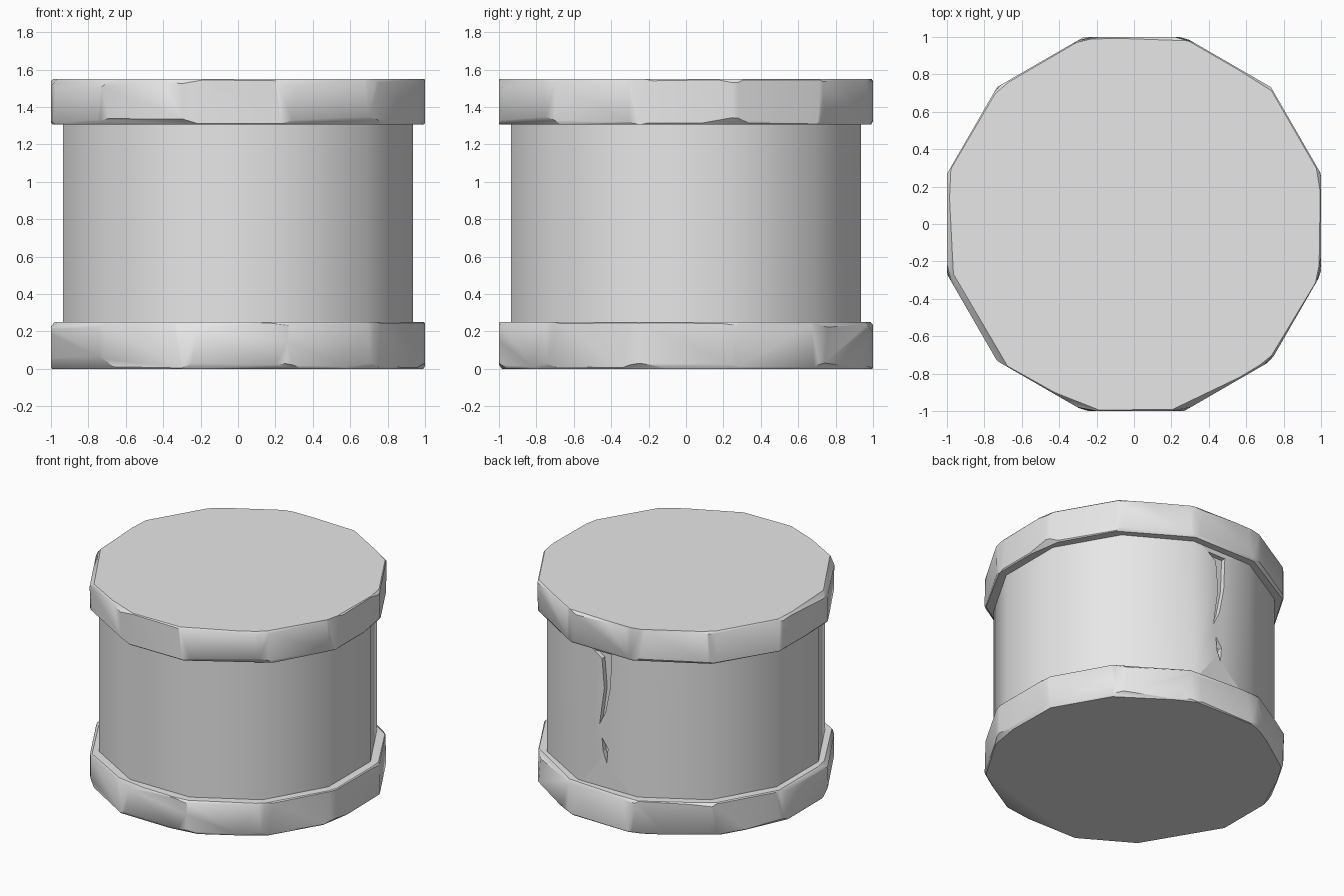
import bpy, bmesh, math, random
from mathutils import Vector

if "Cube" in bpy.data.objects:
    bpy.data.objects.remove(bpy.data.objects["Cube"], do_unlink=True)

random.seed(4)
SIDES = 12
stone = bpy.data.materials.new("grey_stone")
stone.use_nodes = True
stone.diffuse_color = (0.8, 0.8, 0.8, 1)
stone.node_tree.nodes["Principled BSDF"].inputs["Base Color"].default_value = (0.8, 0.8, 0.8, 1)


def polar(angle, radius, z):
    return Vector((radius * math.cos(angle), radius * math.sin(angle), z))


def prism(apothem, bottom, top):
    """Twelve-sided solid with flat sides facing the axes."""
    bm = bmesh.new()
    radius = apothem / math.cos(math.pi / SIDES)
    ring = [bm.verts.new(polar((i + 0.5) * math.tau / SIDES, radius, bottom)) for i in range(SIDES)]
    face = bm.faces.new(ring)
    made = bmesh.ops.extrude_face_region(bm, geom=[face])["geom"]
    bmesh.ops.translate(bm, vec=(0, 0, top - bottom),
                        verts=[v for v in made if isinstance(v, bmesh.types.BMVert)])
    bmesh.ops.recalc_face_normals(bm, faces=bm.faces)
    return bm


def chip(bm, point, normal):
    """Slice off whatever lies beyond a plane and close the cut."""
    geom = bm.verts[:] + bm.edges[:] + bm.faces[:]
    cut = bmesh.ops.bisect_plane(bm, geom=geom, plane_co=point, plane_no=normal, clear_outer=True)
    edges = [e for e in cut["geom_cut"] if isinstance(e, bmesh.types.BMEdge)]
    if edges:
        bmesh.ops.contextual_create(bm, geom=edges)


def finish(bm, name, angle):
    bmesh.ops.recalc_face_normals(bm, faces=bm.faces)
    mesh = bpy.data.meshes.new(name)
    bm.to_mesh(mesh)
    bm.free()
    mesh.materials.append(stone)
    obj = bpy.data.objects.new(name, mesh)
    bpy.context.collection.objects.link(obj)
    bpy.ops.object.select_all(action="DESELECT")
    obj.select_set(True)
    bpy.context.view_layer.objects.active = obj
    bpy.ops.object.shade_smooth_by_angle(angle=math.radians(angle))
    return obj


def slab(name, bottom, top):
    """Wide end slab with worn corners and rims."""
    bm = prism(1.0, bottom, top)
    for i in range(SIDES):
        corner = (i + 0.5) * math.tau / SIDES
        # Worn upright corners
        chip(bm, polar(corner, 1.035 - random.uniform(0.003, 0.012), bottom),
             polar(corner + random.uniform(-0.08, 0.08), 1, random.uniform(-0.05, 0.05)))
        # Chipped rims at the corners and along the sides
        for z, sign in ((bottom, -1), (top, 1)):
            depth = random.choice((0.01, 0.015, 0.03))
            chip(bm, polar(corner, 1.03 - depth, z),
                 polar(corner + random.uniform(-0.3, 0.3), 1, sign * random.uniform(0.6, 1.2)))
            side = corner + math.pi / SIDES
            chip(bm, polar(side, 0.993, z),
                 polar(side + random.uniform(-0.02, 0.02), 1, sign * random.uniform(0.6, 1.1)))
    return finish(bm, name, 40)


slab("base_slab", 0, 0.25)
slab("top_slab", 1.305, 1.55)

# Smooth drum
drum = finish(prism(0.935, 0.2, 1.35), "drum", 40)

# Shallow crescent cracks in the back of the drum
cracks = [
    [(0.12, 1.27), (0.05, 1.22), (0.03, 1.0), (0.07, 0.72), (0.02, 0.82), (-0.02, 1.02), (-0.03, 1.27)],
    [(0.05, 0.62), (0.04, 0.52), (0.01, 0.44), (0.0, 0.55)],
]
bm = bmesh.new()
for outline in cracks:
    face = bm.faces.new([bm.verts.new((x, 0.9, z)) for x, z in outline])
    made = bmesh.ops.extrude_face_region(bm, geom=[face])["geom"]
    bmesh.ops.translate(bm, vec=(0, 0.1, 0),
                        verts=[v for v in made if isinstance(v, bmesh.types.BMVert)])
cutter = finish(bm, "crack_cutter", 10)
cutter.hide_render = True

carve = drum.modifiers.new("cracks", "BOOLEAN")
carve.operation = "DIFFERENCE"
carve.solver = "EXACT"
carve.object = cutter
bpy.context.view_layer.objects.active = drum
bpy.ops.object.modifier_move_to_index(modifier="cracks", index=0)
bpy.ops.object.modifier_apply(modifier="cracks")
bpy.data.objects.remove(cutter, do_unlink=True)
